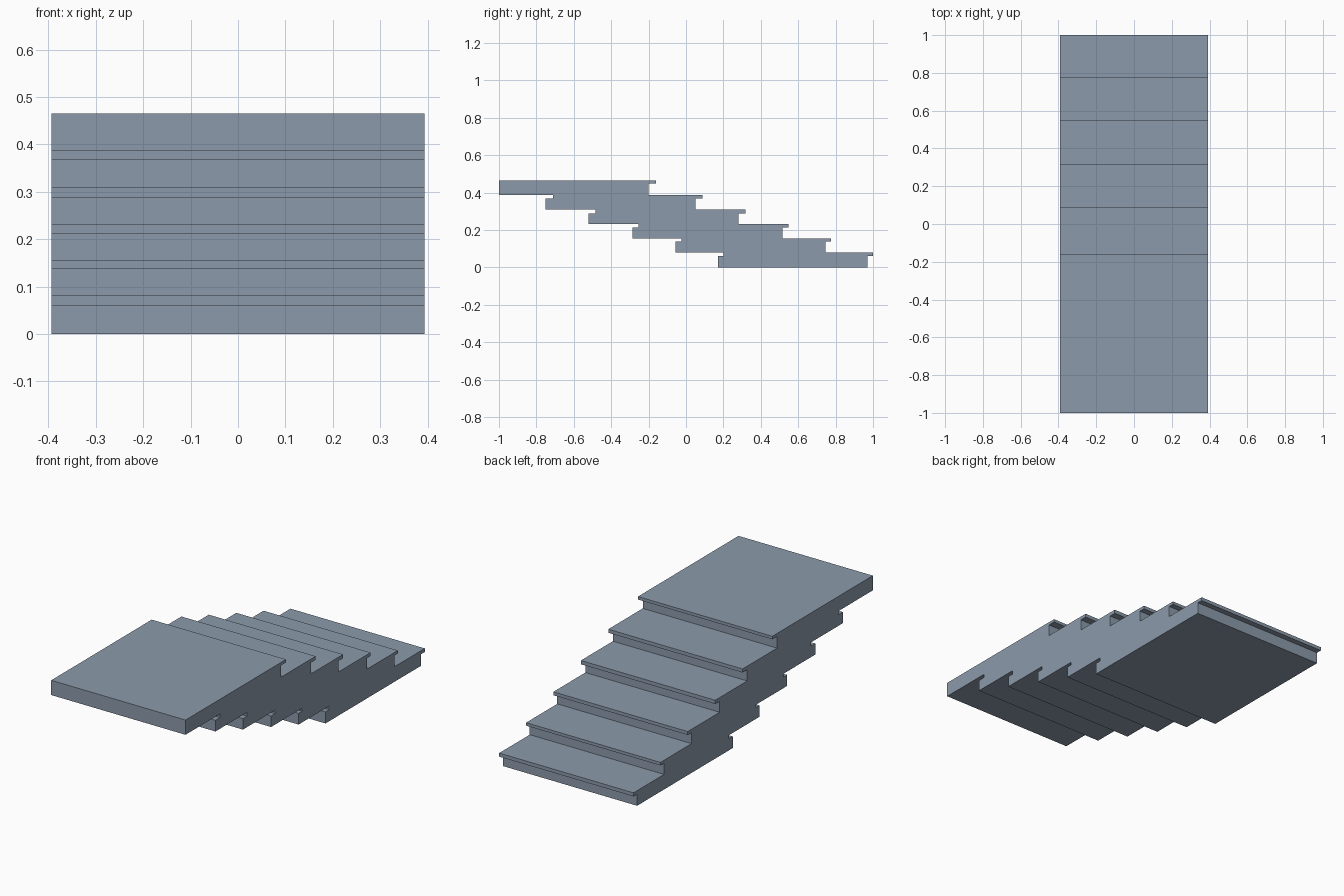
import bpy

if "Cube" in bpy.data.objects:
    bpy.data.objects.remove(bpy.data.objects["Cube"])

HALF_WIDTH = 0.393

stone = bpy.data.materials.new("blue_grey")
stone.diffuse_color = (0.262, 0.323, 0.407, 1.0)
stone.use_nodes = True
stone.node_tree.nodes["Principled BSDF"].inputs["Base Color"].default_value = stone.diffuse_color


def box(name, y0, y1, z0, z1):
    """Full-width block spanning the given y and z ranges."""
    bpy.ops.mesh.primitive_cube_add(size=1, location=(0, (y0 + y1) / 2, (z0 + z1) / 2))
    obj = bpy.context.object
    obj.name = name
    obj.scale = (2 * HALF_WIDTH, y1 - y0, z1 - z0)
    bpy.ops.object.transform_apply(location=False, rotation=False, scale=True)
    obj.data.materials.append(stone)


# Each step: riser back, riser front, tread back, tread front, bottom, tread underside, top
steps = [
    (0.170, 0.970, 0.200, 1.000, 0.000, 0.061, 0.080),
    (-0.055, 0.745, -0.025, 0.775, 0.080, 0.139, 0.155),
    (-0.285, 0.515, -0.253, 0.547, 0.155, 0.213, 0.231),
    (-0.520, 0.280, -0.485, 0.317, 0.231, 0.289, 0.309),
    (-0.750, 0.050, -0.712, 0.088, 0.309, 0.368, 0.387),
    (-1.000, -0.200, -1.000, -0.160, 0.387, 0.449, 0.465),
]

# Riser block with an overhanging tread slab on top of it
for i, (rb, rf, tb, tf, z0, z1, z2) in enumerate(steps, 1):
    box(f"riser_{i}", rb, rf, z0, z1)
    box(f"tread_{i}", tb, tf, z1, z2)
